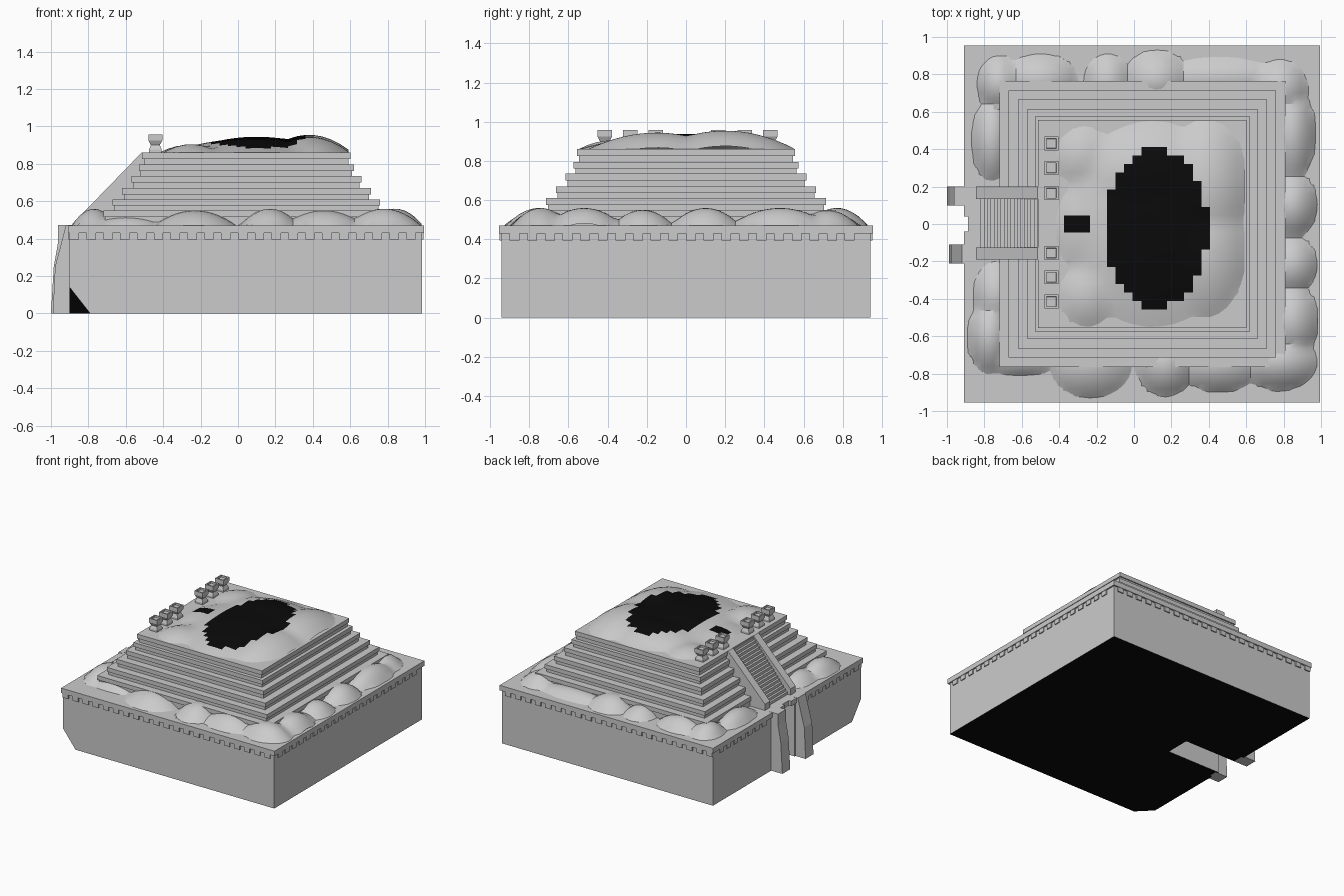
import bpy, bmesh, math
from mathutils import Vector

old = bpy.data.objects.get("Cube")
if old:
    bpy.data.objects.remove(old, do_unlink=True)


def material(name, value):
    m = bpy.data.materials.new(name)
    m.use_nodes = True
    colour = (value, value, value, 1)
    m.diffuse_color = colour
    m.node_tree.nodes["Principled BSDF"].inputs["Base Color"].default_value = colour
    return m


STONE = material("grey stone", 0.6)
BLACK = material("black", 0.003)
CX = 0.045      # pyramid centre in x
GROUND = 0.47   # top of the platform
TERRACE = 0.86  # top of the pyramid


def finish(bm, name, smooth=False):
    mesh = bpy.data.meshes.new(name)
    bm.to_mesh(mesh)
    bm.free()
    mesh.materials.append(STONE)
    mesh.materials.append(BLACK)
    ob = bpy.data.objects.new(name, mesh)
    bpy.context.collection.objects.link(ob)
    if smooth:
        bpy.ops.object.select_all(action="DESELECT")
        ob.select_set(True)
        bpy.context.view_layer.objects.active = ob
        bpy.ops.object.shade_smooth_by_angle(angle=math.radians(25))
    return ob


def prism(bm, points, offset):
    """Extrude a closed outline along an offset."""
    face = bm.faces.new([bm.verts.new(p) for p in points])
    top = bmesh.ops.extrude_face_region(bm, geom=[face])["geom"]
    verts = [v for v in top if isinstance(v, bmesh.types.BMVert)]
    bmesh.ops.translate(bm, vec=offset, verts=verts)
    bmesh.ops.recalc_face_normals(bm, faces=bm.faces)


def box(bm, x0, x1, y0, y1, z0, z1):
    prism(bm, [(x0, y0, z0), (x1, y0, z0), (x1, y1, z0), (x0, y1, z0)], (0, 0, z1 - z0))


def notched(x0, x1, y, z, depth, half):
    """Rectangle outline with a notch in its -x side."""
    return [(x0, -y, z), (x1, -y, z), (x1, y, z), (x0, y, z), (x0, half, z),
            (x0 + depth, half, z), (x0 + depth, -half, z), (x0, -half, z)]


# Base block with the entrance passage and one broken lower corner
bm = bmesh.new()
prism(bm, notched(-0.9, 0.983, 0.942, 0, 0.48, 0.1), (0, 0, 0.432))
a, b, c = Vector((-0.79, -0.942, 0)), Vector((-0.9, -0.942, 0.14)), Vector((-0.9, -0.83, 0))
normal = (b - a).cross(c - a).normalized()
if normal.z > 0:
    normal.negate()
cut = bmesh.ops.bisect_plane(bm, geom=bm.verts[:] + bm.edges[:] + bm.faces[:],
                             plane_co=a, plane_no=normal, clear_outer=True)
edges = [e for e in cut["geom_cut"] if isinstance(e, bmesh.types.BMEdge)]
bmesh.ops.edgeloop_fill(bm, edges=edges)
bmesh.ops.recalc_face_normals(bm, faces=bm.faces)
for f in bm.faces:
    if f.normal.z < -0.3:
        f.material_index = 1
finish(bm, "base_block")

# Platform slab
bm = bmesh.new()
prism(bm, notched(-0.91, 0.995, 0.955, 0.43, 0.022, 0.04), (0, 0, 0.04))
finish(bm, "platform_slab")

# Row of small teeth under the slab
bm = bmesh.new()
for i in range(21):
    t = -0.9 + i * 0.09
    for s in (-1, 1):
        if t < 0.95:
            box(bm, t, t + 0.05, s * 0.935, s * 0.951, 0.395, 0.432)
    if t > 0.89:
        continue
    box(bm, 0.975, 0.991, t, t + 0.05, 0.395, 0.432)
    if abs(t + 0.025) > 0.23:
        box(bm, -0.907, -0.89, t, t + 0.05, 0.395, 0.432)
finish(bm, "slab_teeth")

# Stepped pyramid, each tier with a slightly projecting lip
bm = bmesh.new()
tiers = [(0.765, 0.55), (0.715, 0.61), (0.665, 0.67), (0.615, 0.735), (0.575, 0.795), (0.557, TERRACE)]
below = GROUND - 0.01
for half, top in tiers:
    mid = top - 0.034
    inner = half - 0.01
    box(bm, CX - inner, CX + inner, -inner, inner, below, mid)
    box(bm, CX - half, CX + half, -half, half, mid, top)
    below = top - 0.005
finish(bm, "pyramid_tiers")

# Staircase
bm = bmesh.new()
steps, x0, x1, low, high = 18, -0.82, -0.5, 0.47, 0.85
run, rise = (x1 - x0) / steps, (high - low) / steps
outline = [(x1 + 0.02, 0, low - 0.01), (x0, 0, low - 0.01)]
for i in range(steps):
    z = low + (i + 1) * rise
    outline += [(x0 + i * run, 0, z), (x0 + (i + 1) * run, 0, z)]
outline.append((x1 + 0.02, 0, high))
prism(bm, [(x, -0.128, z) for x, y, z in outline], (0, 0.264, 0))
finish(bm, "staircase")

# Sloping side walls of the staircase
for side, y in (("left", -0.19), ("right", 0.135)):
    bm = bmesh.new()
    shape = [(-0.845, 0.46), (-0.845, 0.52), (-0.515, TERRACE), (-0.48, TERRACE), (-0.48, 0.46)]
    prism(bm, [(x, y, z) for x, z in shape], (0, 0.065, 0))
    finish(bm, "stair_wall_" + side)

# Leaning piers on either side of the entrance
pier_shapes = {
    "left": (-0.21, [(-0.99, 0), (-0.978, 0.25), (-0.92, 0.472), (-0.88, 0.472), (-0.88, 0)]),
    "right": (0.1, [(-1, 0), (-0.985, 0.25), (-0.962, 0.38), (-0.962, 0.472), (-0.88, 0.472), (-0.88, 0)]),
}
for side, (y, shape) in pier_shapes.items():
    bm = bmesh.new()
    prism(bm, [(x, y, z) for x, z in shape], (0, 0.1, 0))
    finish(bm, "entrance_pier_" + side)

# Square braziers along the terrace edge
profile = [(0.034, 0), (0.034, 0.015), (0.024, 0.04), (0.037, 0.065), (0.037, 0.097), (0.027, 0.097), (0.025, 0.085)]
for n, y in enumerate((-0.415, -0.285, -0.155, 0.165, 0.3, 0.43)):
    bm = bmesh.new()
    rings = [[bm.verts.new((-0.442 + r * sx, y + r * sy, TERRACE + z))
              for sx, sy in ((-1, -1), (1, -1), (1, 1), (-1, 1))] for r, z in profile]
    for lo, hi in zip(rings, rings[1:]):
        for i in range(4):
            j = (i + 1) % 4
            bm.faces.new((lo[i], lo[j], hi[j], hi[i]))
    bm.faces.new(rings[-1])
    finish(bm, "brazier_%d" % (n + 1))


def mounds(name, x0, x1, y0, y1, cell, floor, bumps, paint=None):
    """Height field made of overlapping domes; cells below the floor are left out."""
    def height(x, y):
        return max(h * (1 - ((x - bx) / rx) ** 2 - ((y - by) / ry) ** 2)
                   for bx, by, rx, ry, h in bumps)
    nx, ny = round((x1 - x0) / cell), round((y1 - y0) / cell)
    bm = bmesh.new()
    grid = []
    for i in range(nx + 1):
        x = x0 + (x1 - x0) * i / nx
        column = []
        for j in range(ny + 1):
            y = y0 + (y1 - y0) * j / ny
            column.append(bm.verts.new((x, y, floor + max(height(x, y), -0.012))))
        grid.append(column)
    for i in range(nx):
        for j in range(ny):
            quad = (grid[i][j], grid[i + 1][j], grid[i + 1][j + 1], grid[i][j + 1])
            if max(v.co.z for v in quad) > floor:
                f = bm.faces.new(quad)
                mid = f.calc_center_median()
                if paint and paint(mid.x, mid.y):
                    f.material_index = 1
    loose = [v for v in bm.verts if not v.link_faces]
    bmesh.ops.delete(bm, geom=loose, context="VERTS")
    bmesh.ops.recalc_face_normals(bm, faces=bm.faces)
    finish(bm, name, smooth=True)


# Drifts piled around the foot of the pyramid
drifts = [
    (-0.23, -0.75, 0.22, 0.18, 0.08), (0.17, -0.75, 0.16, 0.17, 0.09), (0.46, -0.75, 0.22, 0.15, 0.08),
    (-0.6, -0.72, 0.22, 0.09, 0.05), (0.78, -0.74, 0.2, 0.15, 0.09),
    (0.84, -0.52, 0.15, 0.2, 0.09), (0.84, -0.22, 0.14, 0.16, 0.08), (0.84, 0.1, 0.14, 0.18, 0.09),
    (0.84, 0.48, 0.13, 0.26, 0.09), (0.78, 0.72, 0.15, 0.16, 0.08),
    (0.45, 0.78, 0.35, 0.11, 0.05), (0.12, 0.77, 0.18, 0.16, 0.09), (-0.14, 0.76, 0.13, 0.15, 0.07),
    (-0.5, 0.77, 0.2, 0.14, 0.08), (-0.72, 0.75, 0.12, 0.15, 0.08),
    (-0.76, 0.45, 0.11, 0.22, 0.08), (-0.74, -0.38, 0.12, 0.18, 0.07), (-0.77, -0.6, 0.12, 0.2, 0.09),
]
mounds("ground_drifts", -0.9, 0.98, -0.94, 0.94, 0.03, GROUND, drifts)


def dark_patch(x, y):
    large = ((x - 0.12) / 0.275) ** 2 + ((y + 0.02) / 0.425) ** 2 < 1
    return large or (abs(x + 0.307) < 0.065 and abs(y) < 0.068)


# Worn mound on the terrace with its dark openings
crown = [
    (0.1, 0, 0.48, 0.55, 0.077), (0.38, 0.2, 0.23, 0.36, 0.095), (0.38, -0.15, 0.22, 0.35, 0.085),
    (0.1, 0.25, 0.4, 0.28, 0.085), (-0.25, -0.38, 0.15, 0.17, 0.045), (-0.27, 0.36, 0.15, 0.16, 0.04),
    (-0.27, -0.02, 0.15, 0.24, 0.04),
]
mounds("terrace_mound", -0.42, 0.59, -0.55, 0.55, 0.045, TERRACE, crown, dark_patch)
